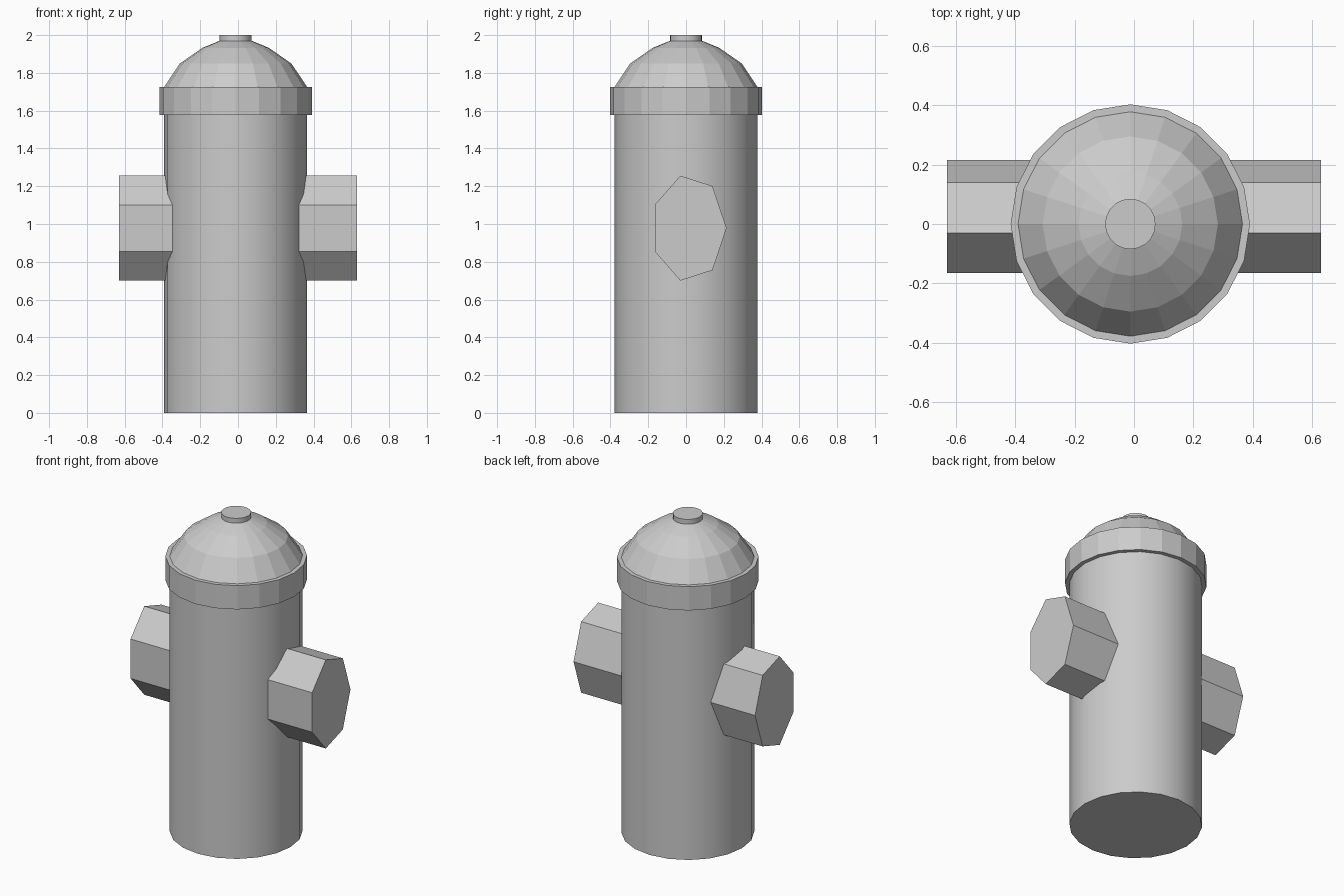
import bpy, bmesh, math

if "Cube" in bpy.data.objects:
    bpy.data.objects.remove(bpy.data.objects["Cube"])

CX = -0.0125   # axis of the barrel
SIDES = 20


def finish(name, bm, smooth=False):
    bmesh.ops.recalc_face_normals(bm, faces=bm.faces)
    mesh = bpy.data.meshes.new(name)
    bm.to_mesh(mesh)
    bm.free()
    obj = bpy.data.objects.new(name, mesh)
    bpy.context.collection.objects.link(obj)
    if smooth:
        bpy.ops.object.select_all(action='DESELECT')
        obj.select_set(True)
        bpy.context.view_layer.objects.active = obj
        bpy.ops.object.shade_smooth_by_angle(angle=math.radians(30))
    return obj


def lathe(name, profile, smooth=False):
    """Closed solid of revolution from (radius, z) pairs, bottom to top."""
    bm = bmesh.new()
    rings = []
    for r, z in profile:
        rings.append([bm.verts.new((CX + r * math.cos(2 * math.pi * i / SIDES),
                                    r * math.sin(2 * math.pi * i / SIDES), z))
                      for i in range(SIDES)])
    for a, b in zip(rings, rings[1:]):
        for i in range(SIDES):
            j = (i + 1) % SIDES
            bm.faces.new((a[i], a[j], b[j], b[i]))
    bm.faces.new(rings[0][::-1])
    bm.faces.new(rings[-1])
    return finish(name, bm, smooth)


# Barrel, faceted collar and dome, round top nut
lathe("barrel", [(0.378, 0), (0.378, 1.6)], smooth=True)
lathe("collar", [(0.403, 1.577), (0.403, 1.726)])
lathe("dome", [(0.378, 1.72), (0.378, 1.726), (0.295, 1.85), (0.175, 1.933), (0.085, 1.97)])
lathe("top_nut", [(0.085, 1.965), (0.085, 2.0)], smooth=True)

# Seven-sided side outlets: one bar running through the barrel
bm = bmesh.new()
ends = []
for x in (-0.63, 0.63):
    ends.append([bm.verts.new((x, 0.015 + 0.2 * math.cos(2 * math.pi * i / 7),
                               0.978 + 0.285 * math.sin(2 * math.pi * i / 7)))
                 for i in range(7)])
    bm.faces.new(ends[-1])
for i in range(7):
    j = (i + 1) % 7
    bm.faces.new((ends[0][i], ends[0][j], ends[1][j], ends[1][i]))
finish("side_outlets", bm)
